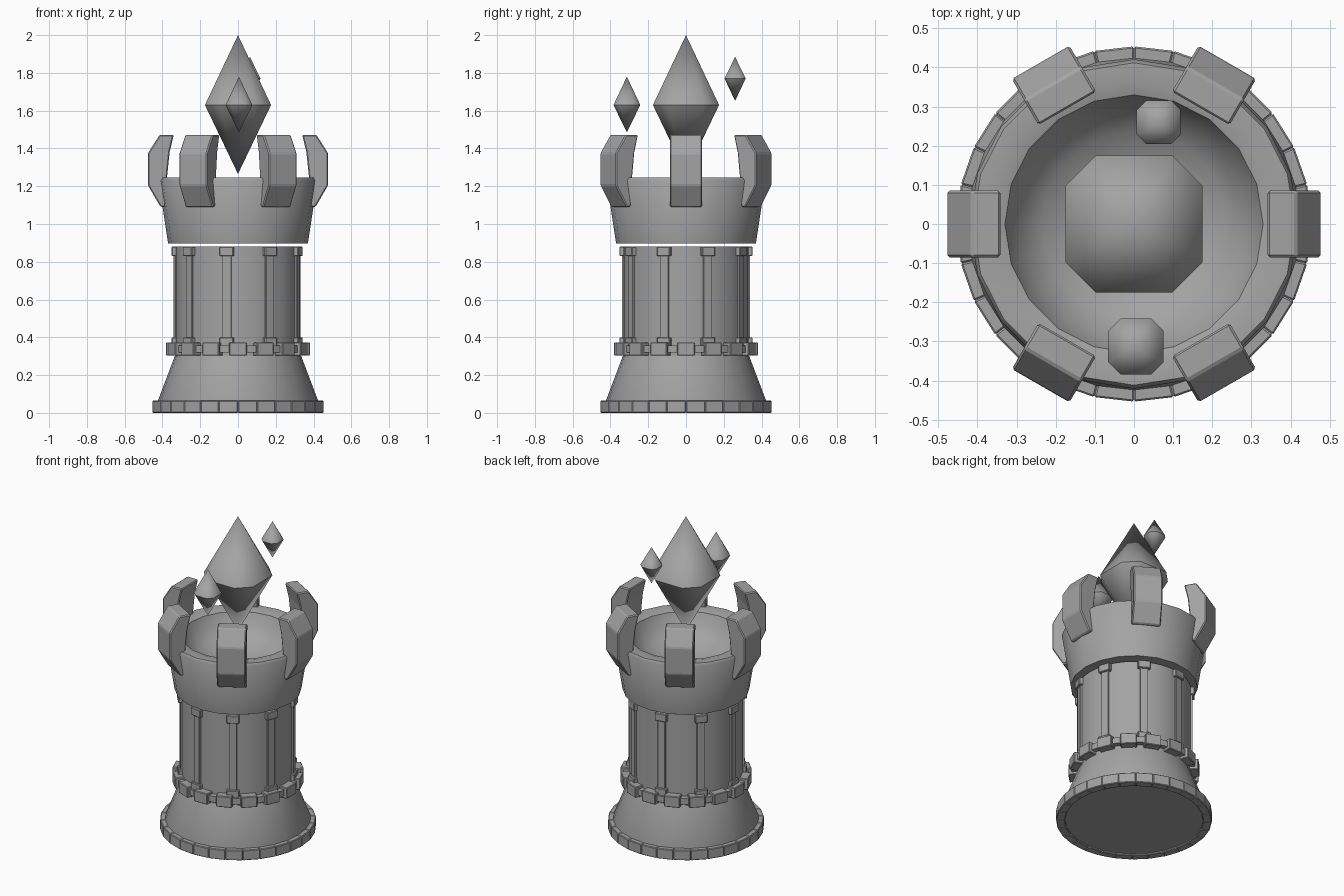
import bpy, bmesh, math
from mathutils import Matrix

if "Cube" in bpy.data.objects:
    bpy.data.objects.remove(bpy.data.objects["Cube"])

stone = bpy.data.materials.new("dark_stone")
stone.diffuse_color = (0.37, 0.37, 0.37, 1)
stone.use_nodes = True
stone.node_tree.nodes["Principled BSDF"].inputs["Base Color"].default_value = stone.diffuse_color


def finish(bm, name, smooth=None, bevel=0):
    """Turn the bmesh into an object, with optional bevel or smooth shading."""
    bmesh.ops.recalc_face_normals(bm, faces=bm.faces)
    me = bpy.data.meshes.new(name)
    bm.to_mesh(me)
    bm.free()
    me.materials.append(stone)
    ob = bpy.data.objects.new(name, me)
    bpy.context.collection.objects.link(ob)
    if bevel:
        m = ob.modifiers.new("bevel", 'BEVEL')
        m.width = bevel
        m.segments = 1
    if smooth:
        bpy.ops.object.select_all(action='DESELECT')
        ob.select_set(True)
        bpy.context.view_layer.objects.active = ob
        bpy.ops.object.shade_smooth_by_angle(angle=math.radians(smooth))
    return ob


def lathe(name, profile, sides, closed=False, smooth=35):
    """Revolve (radius, z) points around the z axis."""
    bm = bmesh.new()
    vs = [bm.verts.new((r, 0, z)) for r, z in profile]
    es = [bm.edges.new(p) for p in zip(vs, vs[1:])]
    if closed:
        es.append(bm.edges.new((vs[-1], vs[0])))
    bmesh.ops.spin(bm, geom=vs + es, cent=(0, 0, 0), axis=(0, 0, 1),
                   angle=math.tau, steps=sides, use_merge=True)
    bmesh.ops.remove_doubles(bm, verts=bm.verts, dist=1e-5)
    return finish(bm, name, smooth)


def ring_of_blocks(name, profile, count, width, start=0, taper=False, bevel=0.004):
    """Repeat a (radius, z) side profile, given a width, around the z axis."""
    bm = bmesh.new()
    rmax = max(r for r, z in profile)
    n = len(profile)
    for i in range(count):
        rot = Matrix.Rotation(math.radians(start) + math.tau * i / count, 4, 'Z')
        a, b = [[bm.verts.new((r, s * width * (r / rmax if taper else 1), z))
                 for r, z in profile] for s in (-0.5, 0.5)]
        bm.faces.new(a)
        bm.faces.new(b[::-1])
        for k in range(n):
            bm.faces.new((a[k], b[k], b[(k + 1) % n], a[(k + 1) % n]))
        bmesh.ops.transform(bm, matrix=rot, verts=a + b)
    return finish(bm, name, bevel=bevel)


def box(r0, r1, z0, z1):
    return [(r0, z0), (r1, z0), (r1, z1), (r0, z1)]


def crystal(name, x, y, half, z0, zm, z1):
    """Double pyramid on a square girdle with cut corners."""
    bm = bmesh.new()
    c = half * 0.56
    pts = [(half, -c), (half, c), (c, half), (-c, half),
           (-half, c), (-half, -c), (-c, -half), (c, -half)]
    girdle = [bm.verts.new((x + px, y + py, zm)) for px, py in pts]
    for z in (z0, z1):
        tip = bm.verts.new((x, y, z))
        for i in range(8):
            bm.faces.new((girdle[i], girdle[(i + 1) % 8], tip))
    return finish(bm, name, smooth=42)


# Flared foot and its rim of stones
lathe("foot", [(0, 0.01), (0.42, 0.01), (0.424, 0.065), (0.335, 0.30), (0, 0.30)], 28)
ring_of_blocks("foot_stones", box(0.40, 0.451, 0, 0.065), 28, 0.1015,
               start=-90 + 180 / 28, taper=True)

# Brick collar
lathe("collar_band", [(0.31, 0.32), (0.365, 0.32), (0.365, 0.358), (0.31, 0.358)], 32, True)
ring_of_blocks("collar_blocks", box(0.31, 0.38, 0.303, 0.373), 16, 0.095)

# Shaft with nine thin pilasters, each with base and capital
lathe("shaft", [(0, 0.29), (0.332, 0.29), (0.332, 0.88), (0, 0.88)], 36)
ring_of_blocks("pilasters", box(0.31, 0.341, 0.36, 0.85), 9, 0.048, start=20, bevel=0.002)
ring_of_blocks("pilaster_capitals", box(0.31, 0.352, 0.83, 0.88), 9, 0.075, start=20)
ring_of_blocks("pilaster_bases", box(0.31, 0.352, 0.35, 0.40), 9, 0.075, start=20)

# Hollow bowl floating just above the shaft
lathe("bowl", [(0, 0.897), (0.37, 0.897), (0.421, 1.23), (0.412, 1.245), (0.365, 1.245),
               (0.33, 1.235), (0.30, 1.16), (0.235, 1.10), (0.13, 1.06), (0, 1.045)],
      20, smooth=50)

# Six claw-shaped battlements
claw = [(0.385, 1.09), (0.410, 1.09), (0.477, 1.205), (0.477, 1.375), (0.415, 1.472),
        (0.340, 1.472), (0.362, 1.38), (0.376, 1.245)]
ring_of_blocks("battlements", claw, 6, 0.17, bevel=0.006)

# Floating crystals
crystal("large_crystal", 0, 0, 0.175, 1.265, 1.63, 2.0)
crystal("front_crystal", 0.005, -0.313, 0.071, 1.485, 1.63, 1.78)
crystal("back_crystal", 0.063, 0.26, 0.056, 1.652, 1.77, 1.885)
